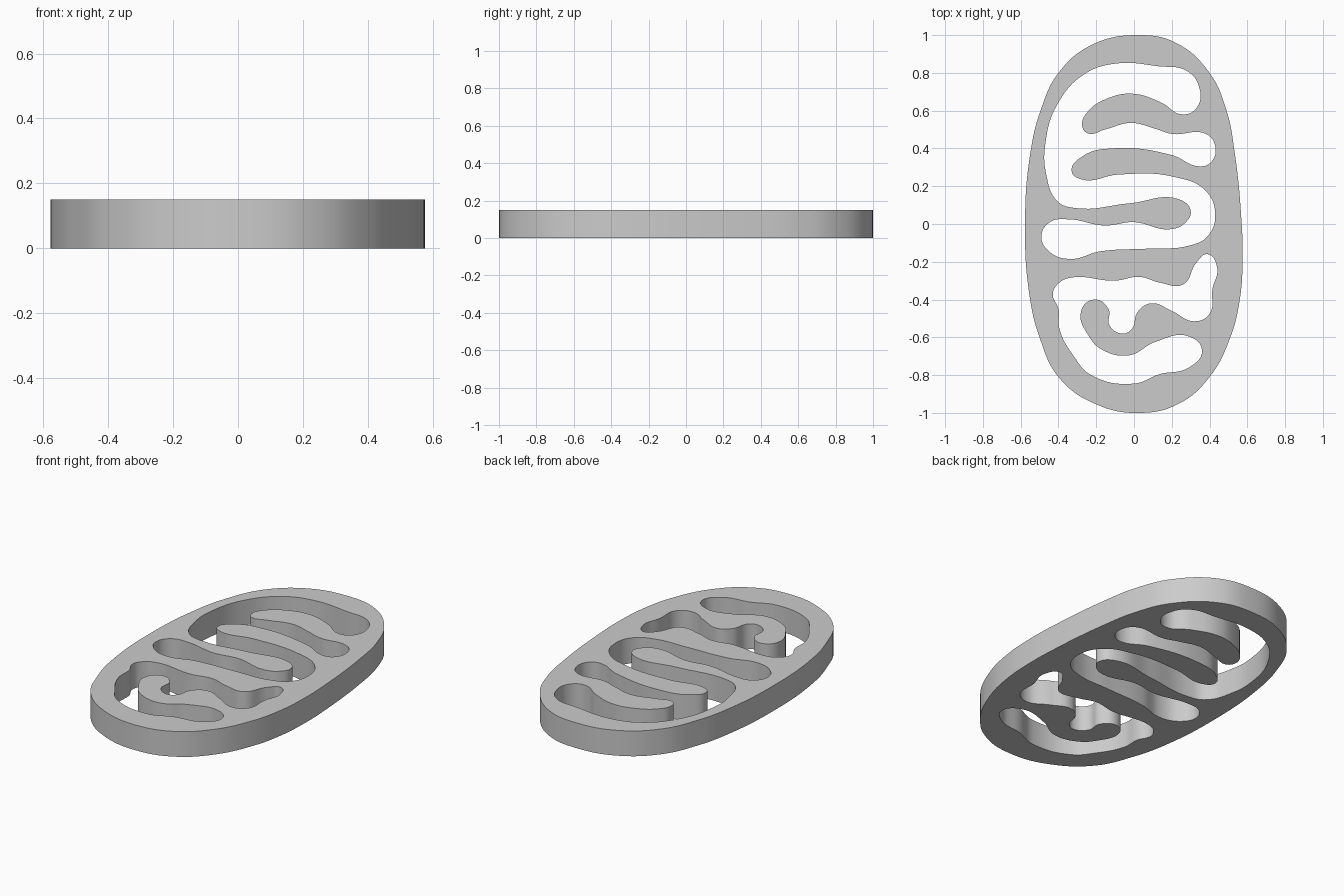
import bpy
import bmesh
import math

THICKNESS = 0.15

# Remove the default cube
cube = bpy.data.objects.get("Cube")
if cube:
    bpy.data.objects.remove(cube, do_unlink=True)

# Single matte grey
grey = bpy.data.materials.new("plain grey")
grey.use_nodes = True
grey.diffuse_color = (0.6, 0.6, 0.6, 1)
grey.node_tree.nodes["Principled BSDF"].inputs["Base Color"].default_value = grey.diffuse_color

# Outer capsule outline
outer_rim = [(0.02, 1), (0.22, 0.96), (0.4, 0.8), (0.49, 0.6), (0.53, 0.4), (0.57, 0),
             (0.575, -0.2), (0.56, -0.4), (0.51, -0.6), (0.4, -0.81), (0.24, -0.95),
             (0.04, -1), (-0.2, -0.955), (-0.4, -0.81), (-0.5, -0.6), (-0.55, -0.4),
             (-0.577, 0), (-0.545, 0.4), (-0.495, 0.6), (-0.4, 0.8), (-0.22, 0.95)]

# Upper opening, followed clockwise round each inward fold
upper_wall = [(-0.405, 0.12), (-0.465, 0.265), (-0.47, 0.42), (-0.405, 0.635), (-0.26, 0.795),
              (-0.09, 0.85), (0.13, 0.835), (0.28, 0.81), (0.345, 0.725), (0.335, 0.62)]
top_fold = [(0.26, 0.58), (0.14, 0.645), (-0.01, 0.69), (-0.14, 0.665), (-0.24, 0.6),
            (-0.275, 0.525), (-0.245, 0.48), (-0.155, 0.5), (-0.015, 0.535), (0.11, 0.505),
            (0.2, 0.477), (0.385, 0.475), (0.43, 0.41), (0.41, 0.33)]
second_fold = [(0.35, 0.305), (0.2, 0.365), (-0.12, 0.4), (-0.27, 0.36), (-0.33, 0.28),
               (-0.28, 0.237), (-0.08, 0.262), (0.21, 0.25), (0.38, 0.175), (0.43, 0.05)]
middle_channel = [(0.39, -0.065), (0.29, -0.115), (0.08, -0.13), (-0.18, -0.145),
                  (-0.34, -0.185), (-0.45, -0.145), (-0.49, -0.065), (-0.445, 0.01)]
third_fold = [(-0.35, 0.025), (-0.155, -0.008), (0, 0.01), (0.19, -0.028), (0.27, 0.005),
              (0.3, 0.07), (0.24, 0.13), (-0.02, 0.11), (-0.315, 0.085)]

# Lower opening: roof, hooked fold, then floor
lower_roof = [(-0.4, -0.315), (-0.34, -0.285), (-0.1, -0.3), (0.03, -0.28), (0.135, -0.31),
              (0.26, -0.32), (0.33, -0.205), (0.39, -0.16), (0.44, -0.23), (0.415, -0.345)]
hooked_fold = [(0.4, -0.475), (0.32, -0.515), (0.2, -0.46), (0.09, -0.42), (0.02, -0.465),
               (-0.015, -0.56), (-0.065, -0.58), (-0.13, -0.535), (-0.135, -0.45),
               (-0.21, -0.4), (-0.28, -0.46), (-0.235, -0.6), (-0.17, -0.665),
               (-0.025, -0.695), (0.11, -0.625), (0.29, -0.595), (0.36, -0.67)]
lower_floor = [(0.29, -0.76), (0.135, -0.795), (0, -0.845), (-0.235, -0.795),
               (-0.315, -0.705), (-0.395, -0.555), (-0.4, -0.45), (-0.43, -0.37)]


def add_outline(curve, points):
    """Add one smooth closed loop to a flat curve."""
    spline = curve.splines.new("BEZIER")
    spline.bezier_points.add(len(points) - 1)
    for knot, (x, y) in zip(spline.bezier_points, points):
        knot.co = (x, y, 0)
        knot.handle_left_type = knot.handle_right_type = "AUTO"
    spline.use_cyclic_u = True


# Extruded profile: the rim with both openings cut through it
profile = bpy.data.curves.new("folded_plate_profile", "CURVE")
profile.dimensions = "2D"
profile.fill_mode = "BOTH"
profile.resolution_u = 8
profile.extrude = THICKNESS / 2
add_outline(profile, outer_rim)
add_outline(profile, upper_wall + top_fold + second_fold + middle_channel + third_fold)
add_outline(profile, lower_roof + hooked_fold + lower_floor)
source = bpy.data.objects.new("profile_source", profile)
bpy.context.collection.objects.link(source)

# Turn the profile into a welded solid resting on the ground
bpy.context.view_layer.update()
mesh = bpy.data.meshes.new_from_object(source.evaluated_get(bpy.context.evaluated_depsgraph_get()))
bpy.data.objects.remove(source, do_unlink=True)
bm = bmesh.new()
bm.from_mesh(mesh)
bmesh.ops.remove_doubles(bm, verts=bm.verts, dist=0.0005)
bmesh.ops.translate(bm, verts=bm.verts, vec=(0, 0, THICKNESS / 2))
bmesh.ops.recalc_face_normals(bm, faces=bm.faces)
bm.to_mesh(mesh)
bm.free()
mesh.materials.clear()
mesh.materials.append(grey)

plate = bpy.data.objects.new("folded_plate", mesh)
bpy.context.collection.objects.link(plate)
bpy.context.view_layer.objects.active = plate
plate.select_set(True)
bpy.ops.object.shade_smooth_by_angle(angle=math.radians(40))
